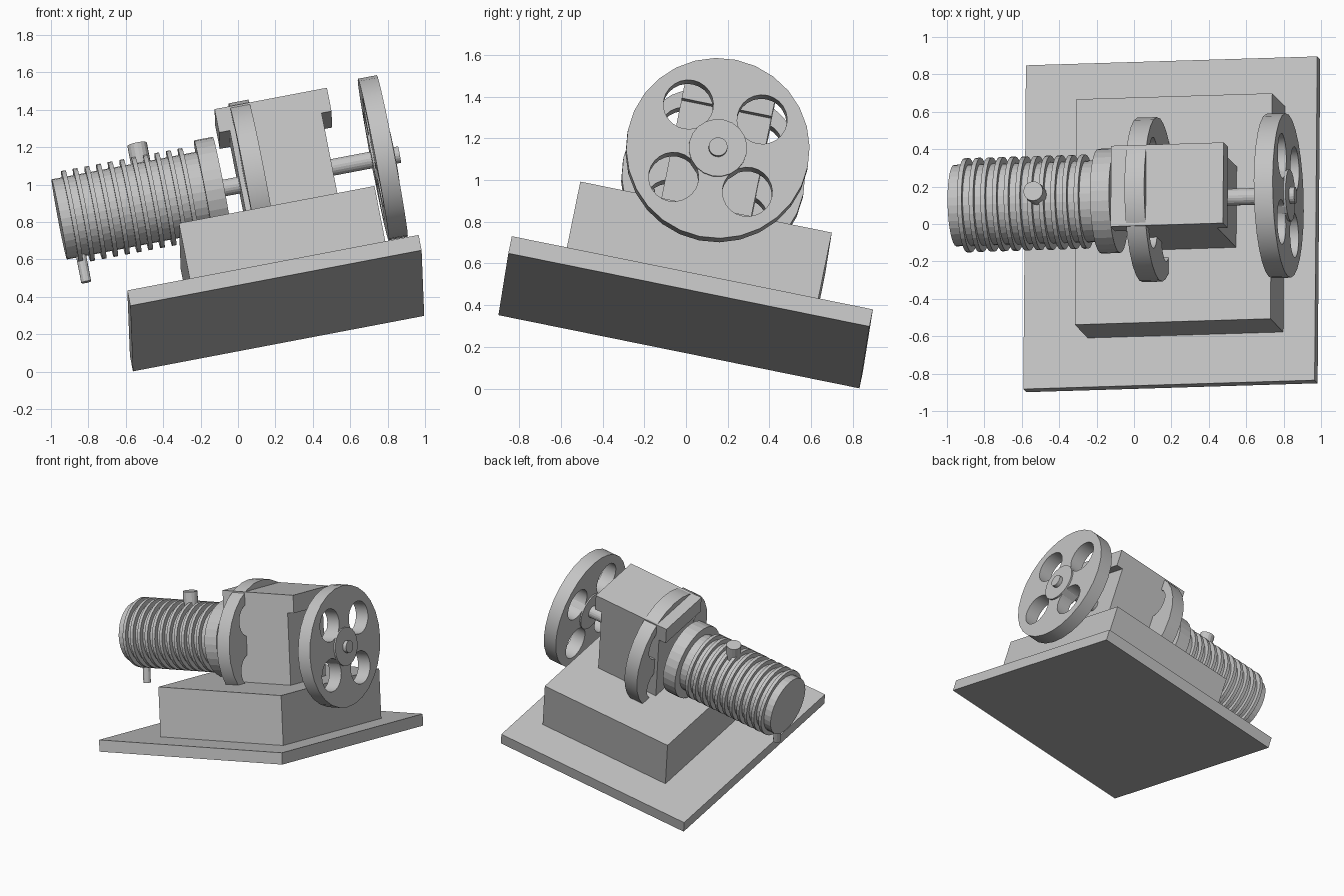
import bpy, bmesh, math
from mathutils import Matrix, Vector

cube = bpy.data.objects.get("Cube")
if cube:
    bpy.data.objects.remove(cube, do_unlink=True)

# Single grey material
grey = bpy.data.materials.new("plain_grey")
grey.use_nodes = True
COLOR = (0.55, 0.55, 0.55, 1)
grey.diffuse_color = COLOR
grey.node_tree.nodes["Principled BSDF"].inputs["Base Color"].default_value = COLOR

# The whole machine leans: its own axes and origin in the scene
ex = Vector((0.982, 0.030, 0.187)).normalized()
ez = ex.cross(Vector((0.011, 0.980, -0.198))).normalized()
ey = ez.cross(ex)
TILT = Matrix.Translation((0.21, -0.01, 0.325)) @ Matrix((ex, ey, ez)).transposed().to_4x4()
# Turns a shape modelled along z so that it runs along the shaft (x)
ALONG = Matrix(((0, 0, 1), (1, 0, 0), (0, 1, 0))).to_4x4()
AXIS = 0.712  # shaft height above the base


def finish(name, mesh):
    mesh.transform(TILT)
    mesh.materials.clear()
    mesh.materials.append(grey)
    ob = bpy.data.objects.new(name, mesh)
    bpy.context.scene.collection.objects.link(ob)
    return ob


def from_bmesh(name, bm):
    mesh = bpy.data.meshes.new(name)
    bm.to_mesh(mesh)
    bm.free()
    return finish(name, mesh)


def box(name, x0, x1, half_y, z0, z1):
    bm = bmesh.new()
    place = Matrix.Translation(((x0 + x1) / 2, 0, (z0 + z1) / 2))
    size = Matrix.Diagonal((x1 - x0, 2 * half_y, z1 - z0, 1))
    bmesh.ops.create_cube(bm, size=1, matrix=place @ size)
    return from_bmesh(name, bm)


def rod(name, radius, a, b, sides=32, x=None):
    """Cylinder along the shaft from a to b, or upright at x from height a to b."""
    mid = (a + b) / 2
    if x is None:
        place = Matrix.Translation((mid, 0, AXIS)) @ ALONG
    else:
        place = Matrix.Translation((x, 0, mid))
    bm = bmesh.new()
    bmesh.ops.create_cone(bm, cap_ends=True, segments=sides, radius1=radius,
                          radius2=radius, depth=b - a, matrix=place)
    return from_bmesh(name, bm)


def add_circle(curve, cx, cy, radius, sides):
    spline = curve.splines.new("POLY")
    spline.points.add(sides - 1)
    for i, p in enumerate(spline.points):
        t = math.tau * i / sides
        p.co = (cx + radius * math.cos(t), cy + radius * math.sin(t), 0, 1)
    spline.use_cyclic_u = True


def wheel(name, x0, x1):
    """Disc with four round windows, extruded from a filled outline."""
    curve = bpy.data.curves.new(name + "_outline", "CURVE")
    curve.dimensions = "2D"
    curve.fill_mode = "BOTH"
    curve.extrude = (x1 - x0) / 2
    add_circle(curve, 0, 0, 0.44, 28)
    for k in range(4):
        t = math.pi / 4 + k * math.pi / 2
        add_circle(curve, 0.255 * math.cos(t), 0.255 * math.sin(t), 0.12, 24)
    helper = bpy.data.objects.new(name + "_outline", curve)
    bpy.context.scene.collection.objects.link(helper)
    graph = bpy.context.evaluated_depsgraph_get()
    mesh = bpy.data.meshes.new_from_object(helper.evaluated_get(graph))
    bpy.data.objects.remove(helper, do_unlink=True)
    mesh.transform(Matrix.Translation(((x0 + x1) / 2, 0, AXIS)) @ ALONG)
    return finish(name, mesh)


# Base and pedestal
box("base_plate", -0.793, 0.793, 0.883, 0, 0.085)
box("pedestal", -0.445, 0.62, 0.615, 0.085, 0.446)

# Crankcase with overhanging lid
box("crankcase", -0.07, 0.43, 0.22, 0.446, 0.97)
box("crankcase_lid", -0.128, 0.484, 0.22, 0.97, 1.10)

# Wheels and shaft
wheel("crank_disc", -0.044, 0.063)
wheel("flywheel", 0.66, 0.763)
rod("flywheel_hub", 0.14, 0.65, 0.775, 20)
rod("shaft", 0.045, -0.17, 0.803, 20)

# Finned cylinder
rod("cylinder", 0.218, -1.05, -0.26)
rod("cylinder_flange", 0.28, -0.263, -0.16)
for i in range(11):
    x = -0.98 + i * 0.0635
    rod(f"cooling_fin_{i + 1}", 0.252, x - 0.012, x + 0.012)

# Pipes on the cylinder
rod("top_port", 0.053, AXIS, 1.035, 16, x=-0.564)
rod("drain_pipe", 0.027, 0.349, AXIS, 12, x=-0.973)
